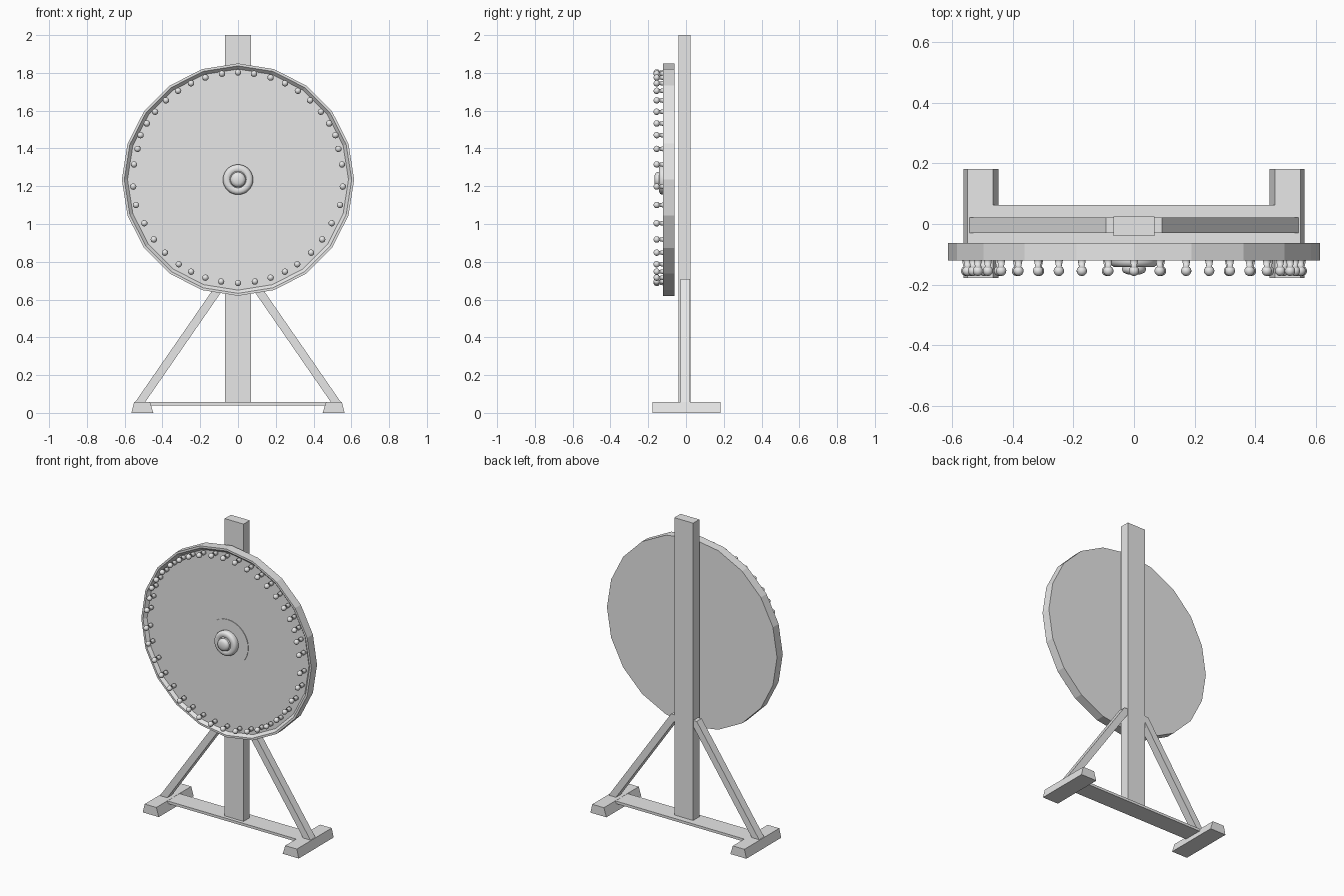
import bpy, bmesh
from math import sin, cos, pi, radians
from mathutils import Vector

cube = bpy.data.objects.get("Cube")
if cube:
    bpy.data.objects.remove(cube, do_unlink=True)

HUB_Z = 1.235

grey = bpy.data.materials.new("plain grey")
grey.use_nodes = True
grey.diffuse_color = (0.8, 0.8, 0.8, 1)
for node in grey.node_tree.nodes:
    if node.type == 'BSDF_PRINCIPLED':
        node.inputs["Base Color"].default_value = (0.8, 0.8, 0.8, 1)


def add_object(name, mesh, location=(0, 0, 0)):
    obj = bpy.data.objects.new(name, mesh)
    obj.location = location
    bpy.context.collection.objects.link(obj)
    return obj


def finish(bm, name):
    bmesh.ops.recalc_face_normals(bm, faces=bm.faces[:])
    mesh = bpy.data.meshes.new(name)
    bm.to_mesh(mesh)
    bm.free()
    mesh.materials.append(grey)
    return mesh


def prism(name, outline, y0, y1):
    """Extrude an (x, z) outline from y0 to y1."""
    bm = bmesh.new()
    face = bm.faces.new([bm.verts.new((x, y0, z)) for x, z in outline])
    ext = bmesh.ops.extrude_face_region(bm, geom=[face])
    moved = [v for v in ext["geom"] if isinstance(v, bmesh.types.BMVert)]
    bmesh.ops.translate(bm, verts=moved, vec=Vector((0, y1 - y0, 0)))
    return add_object(name, finish(bm, name))


def board(name, x, z0, z1, y0, y1):
    return prism(name, [(-x, z0), (x, z0), (x, z1), (-x, z1)], y0, y1)


def lathe(name, profile, sides):
    """Turn a (radius, y) profile around the y axis, capping both ends."""
    bm = bmesh.new()
    rings = []
    for r, y in profile:
        rings.append([bm.verts.new((r * sin(2 * pi * i / sides), y,
                                    r * cos(2 * pi * i / sides)))
                      for i in range(sides)])
    for a, b in zip(rings, rings[1:]):
        for i in range(sides):
            j = (i + 1) % sides
            bm.faces.new((a[i], a[j], b[j], b[i]))
    bm.faces.new(rings[0])
    bm.faces.new(rings[-1])
    return finish(bm, name)


def smooth(obj, angle=40):
    bpy.ops.object.select_all(action='DESELECT')
    obj.select_set(True)
    bpy.context.view_layer.objects.active = obj
    bpy.ops.object.shade_smooth_by_angle(angle=radians(angle))


# Stand: upright post and base board
board("post", 0.068, 0.05, 2.0, -0.04, 0.024)
board("base_board", 0.47, 0.04, 0.057, -0.063, 0.063)

# Feet and diagonal braces on both sides
for side, s in (("left", 1), ("right", -1)):
    foot = [(0.448, 0), (0.564, 0), (0.55, 0.058), (0.466, 0.058)]
    brace = [(0.493, 0.055), (0.546, 0.055), (0.093, 0.71), (0.04, 0.71)]
    prism(side + "_foot", [(s * x, z) for x, z in foot], -0.178, 0.182)
    prism(side + "_brace", [(s * x, z) for x, z in brace], -0.029, 0.022)

# Wheel with a raised rim and recessed face
wheel = [(0.615, -0.062), (0.615, -0.121), (0.602, -0.121), (0.585, -0.103)]
add_object("wheel", lathe("wheel", wheel, 20), (0, 0, HUB_Z))

# Hub: thin plate, rounded boss and knob
plate = [(0.148, -0.1), (0.148, -0.107)]
add_object("hub_plate", lathe("hub_plate", plate, 32), (0, 0, HUB_Z))
boss = [(0.078, -0.1), (0.08, -0.125), (0.076, -0.136), (0.066, -0.142),
        (0.05, -0.142), (0.044, -0.138), (0.038, -0.142), (0.04, -0.15),
        (0.036, -0.16), (0.022, -0.166), (0.006, -0.168)]
smooth(add_object("hub_boss", lathe("hub_boss", boss, 32), (0, 0, HUB_Z)), 50)

# Turned pegs around the face: tapered stem with a ball end
stem = [(0.014, -0.1), (0.013, -0.121), (0.008, -0.146)]
ball = [(0.017 * sin(a), -0.155 + 0.017 * cos(a))
        for a in (radians(d) for d in range(40, 180, 22))]
peg_mesh = lathe("peg", stem + ball, 12)
angles = [0, 8.6, 17.7, 26, 34, 42.3, 50.7, 58.4, 65.5, 73, 81.7, 93.8,
          104, 115, 125.4, 135, 145, 153, 161.6, 170.6, 180]
pegs = []
for n, deg in enumerate(angles):
    r = 0.567 if deg < 70 else 0.556 if deg < 110 else 0.547
    for s in (1, -1):
        if s < 0 and deg in (0, 180):
            continue
        a = radians(deg) * s
        name = ("left" if s > 0 else "right") + "_peg_" + str(n)
        pegs.append(add_object(name, peg_mesh,
                               (r * sin(a), 0, HUB_Z + r * cos(a))))
peg_mesh.shade_smooth()
